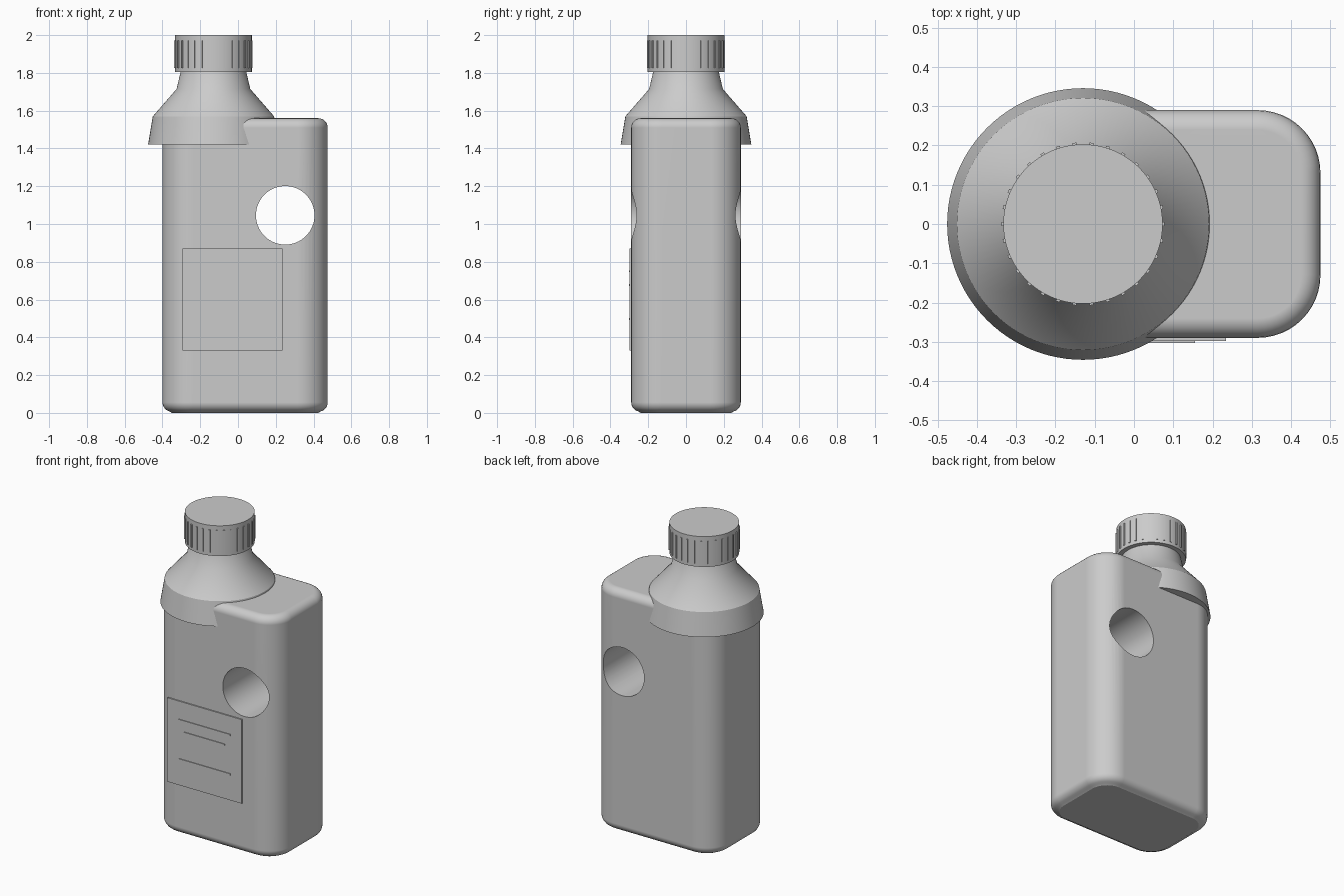
import bpy, bmesh, math
from mathutils import Matrix, Vector

cube = bpy.data.objects.get("Cube")
if cube:
    bpy.data.objects.remove(cube, do_unlink=True)

grey = bpy.data.materials.new("light_grey_plastic")
grey.use_nodes = True
COLOUR = (0.6, 0.6, 0.6, 1)
grey.diffuse_color = COLOUR
grey.node_tree.nodes["Principled BSDF"].inputs["Base Color"].default_value = COLOUR

NECK_X = -0.13


def finish(name, bm):
    """Turn a bmesh into a named, coloured object and make it active."""
    bmesh.ops.recalc_face_normals(bm, faces=bm.faces)
    mesh = bpy.data.meshes.new(name)
    bm.to_mesh(mesh)
    bm.free()
    mesh.materials.append(grey)
    obj = bpy.data.objects.new(name, mesh)
    bpy.context.collection.objects.link(obj)
    bpy.ops.object.select_all(action="DESELECT")
    obj.select_set(True)
    bpy.context.view_layer.objects.active = obj
    return obj


def add_box(bm, lo, hi, turn=Matrix.Identity(4)):
    """Add a box between two corners, then turn it."""
    lo, hi = Vector(lo), Vector(hi)
    matrix = turn @ Matrix.Translation((lo + hi) / 2) @ Matrix.Diagonal((*(hi - lo), 1))
    return bmesh.ops.create_cube(bm, size=1, matrix=matrix)


def lathe(name, profile, steps=96):
    """Spin a (radius, height) profile around the neck axis."""
    bm = bmesh.new()
    verts = [bm.verts.new((NECK_X + r, 0, z)) for r, z in profile]
    edges = [bm.edges.new(pair) for pair in zip(verts, verts[1:])]
    bmesh.ops.spin(bm, geom=verts + edges, cent=(NECK_X, 0, 0), axis=(0, 0, 1),
                   angle=math.tau, steps=steps)
    bmesh.ops.remove_doubles(bm, verts=bm.verts, dist=0.0001)
    obj = finish(name, bm)
    bpy.ops.object.shade_smooth_by_angle(angle=math.radians(30))
    return obj


# Body: rounded upright corners, then softened top and bottom rims
bm = bmesh.new()
add_box(bm, (-0.4, -0.29, 0.006), (0.475, 0.29, 1.56))
upright = [e for e in bm.edges if abs(e.verts[0].co.z - e.verts[1].co.z) > 1]
bmesh.ops.bevel(bm, geom=upright, offset=0.16, segments=12, profile=0.5, affect="EDGES")
rims = [e for e in bm.edges if abs(e.verts[0].co.z - e.verts[1].co.z) < 0.01]
bmesh.ops.bevel(bm, geom=rims, offset=0.05, segments=6, profile=0.5, affect="EDGES")
for v in bm.verts:
    if v.co.z < 0.0061:
        v.co.z = 0
body = finish("body", bm)

# Round grip hole through the body
bm = bmesh.new()
bmesh.ops.create_cone(bm, cap_ends=True, segments=64, radius1=0.155, radius2=0.155, depth=1,
                      matrix=Matrix.Translation((0.25, 0, 1.046)) @ Matrix.Rotation(math.pi / 2, 4, "X"))
cutter = finish("grip_hole_cutter", bm)
cutter.hide_render = True
bpy.context.view_layer.objects.active = body
hole = body.modifiers.new("grip_hole", "BOOLEAN")
hole.operation = "DIFFERENCE"
hole.solver = "EXACT"
hole.object = cutter
bpy.ops.object.modifier_apply(modifier=hole.name)
bpy.data.objects.remove(cutter, do_unlink=True)
body.select_set(True)
bpy.ops.object.shade_smooth_by_angle(angle=math.radians(30))
body.modifiers.new("even_shading", "WEIGHTED_NORMAL").keep_sharp = True

# Conical shoulder and neck, and the cap
lathe("shoulder", [(0, 1.42), (0.346, 1.42), (0.321, 1.57), (0.195, 1.715), (0.168, 1.83), (0, 1.83)])
lathe("cap", [(0, 1.805), (0.203, 1.805), (0.203, 2), (0, 2)])

# Grip ribs around the cap
bm = bmesh.new()
RIBS = 30
for i in range(RIBS):
    turn = Matrix.Translation((NECK_X, 0, 0)) @ Matrix.Rotation(math.tau * i / RIBS, 4, "Z")
    add_box(bm, (0.195, -0.005, 1.825), (0.208, 0.005, 1.972), turn)
finish("cap_ribs", bm)

# Front label with three thin raised lines
bm = bmesh.new()
add_box(bm, (-0.295, -0.298, 0.33), (0.235, -0.289, 0.87))
finish("label", bm)
bm = bmesh.new()
for left, right, z in ((-0.215, 0.155, 0.75), (-0.175, 0.115, 0.677), (-0.215, 0.155, 0.497)):
    add_box(bm, (left, -0.303, z - 0.005), (right, -0.297, z + 0.005))
finish("label_lines", bm)
